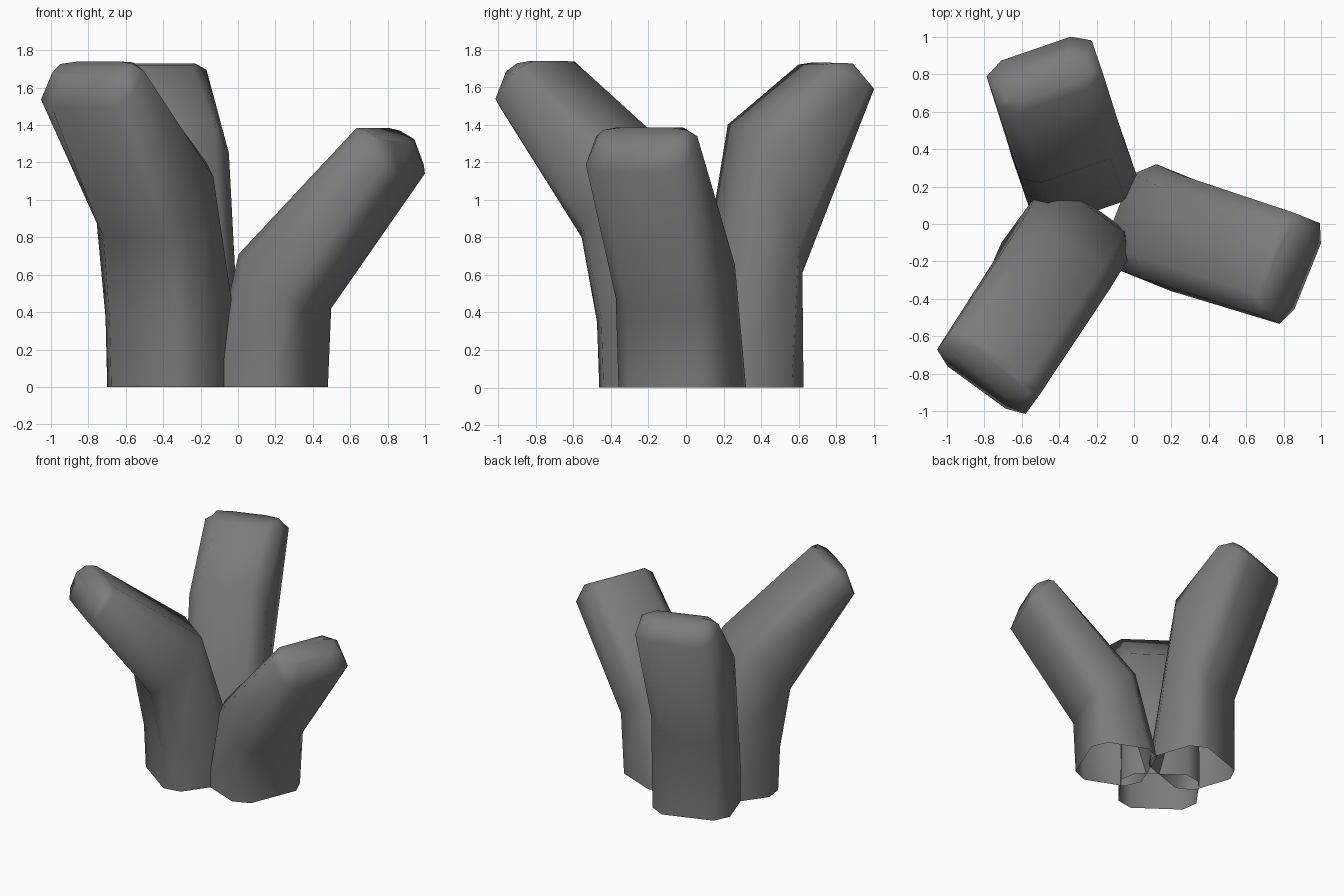
import bpy, bmesh, math
from mathutils import Vector

cube = bpy.data.objects.get("Cube")
if cube:
    bpy.data.objects.remove(cube, do_unlink=True)

mat = bpy.data.materials.new("dark_grey")
mat.use_nodes = True
grey = (0.2, 0.2, 0.2, 1)
mat.diffuse_color = grey
mat.node_tree.nodes["Principled BSDF"].inputs["Base Color"].default_value = grey


def ring_points(center, azimuth, inner, outer, width, shift):
    """Chamfered rectangle; inner and outer are (reach, height) of its two long sides."""
    u = Vector((math.cos(azimuth), math.sin(azimuth), 0))
    n = Vector((-u.y, u.x, 0))
    flat = width - 0.1
    k = 0.62
    outline = [(1, -flat), (1, flat), (k, width), (-k, width),
               (-1, flat), (-1, -flat), (-k, -width), (k, -width)]
    for t, side in outline:
        f = (t + 1) / 2
        reach = inner[0] + (outer[0] - inner[0]) * f
        height = inner[1] + (outer[1] - inner[1]) * f
        yield Vector((*center, height)) + u * reach + n * (side + shift)


def branch(name, center, degrees, rings):
    """Open-bottomed tube lofted through the rings, closed by a cap."""
    bm = bmesh.new()
    loops = [[bm.verts.new(p) for p in ring_points(center, math.radians(degrees), *r)]
             for r in rings]
    for low, high in zip(loops, loops[1:]):
        for i in range(8):
            j = (i + 1) % 8
            bm.faces.new((low[i], low[j], high[j], high[i]))
    bm.faces.new(loops[-1])
    for face in bm.faces:
        face.smooth = True
    mesh = bpy.data.meshes.new(name)
    bm.to_mesh(mesh)
    bm.free()
    mesh.materials.append(mat)
    obj = bpy.data.objects.new(name, mesh)
    bpy.context.collection.objects.link(obj)


base = ((-0.265, 0), (0.265, 0), 0.3, 0)

# Short branch leaning to the left side
branch("short_branch", (0.16, -0.02), -22, [
    base,
    ((-0.09, 0.71), (0.286, 0.42), 0.295, 0.0),
    ((0.57, 1.385), (0.81, 1.14), 0.29, 0.045),
    ((0.62, 1.385), (0.755, 1.31), 0.24, 0.045)])

# Tall branch leaning to the front
branch("front_branch", (-0.36, -0.13), 234, [
    base,
    ((-0.25, 0.45), (0.28, 0.35), 0.3, 0.0),
    ((-0.03, 1.2), (0.37, 0.8), 0.295, 0.02),
    ((0.675, 1.735), (0.885, 1.49), 0.293, 0.05),
    ((0.72, 1.74), (0.835, 1.67), 0.24, 0.05)])

# Tall branch leaning to the back
branch("back_branch", (-0.32, 0.31), 109, [
    base,
    ((-0.025, 1.4), (0.26, 0.61), 0.297, 0.0),
    ((0.37, 1.72), (0.66, 1.59), 0.297, -0.01),
    ((0.42, 1.73), (0.55, 1.725), 0.24, -0.01)])
